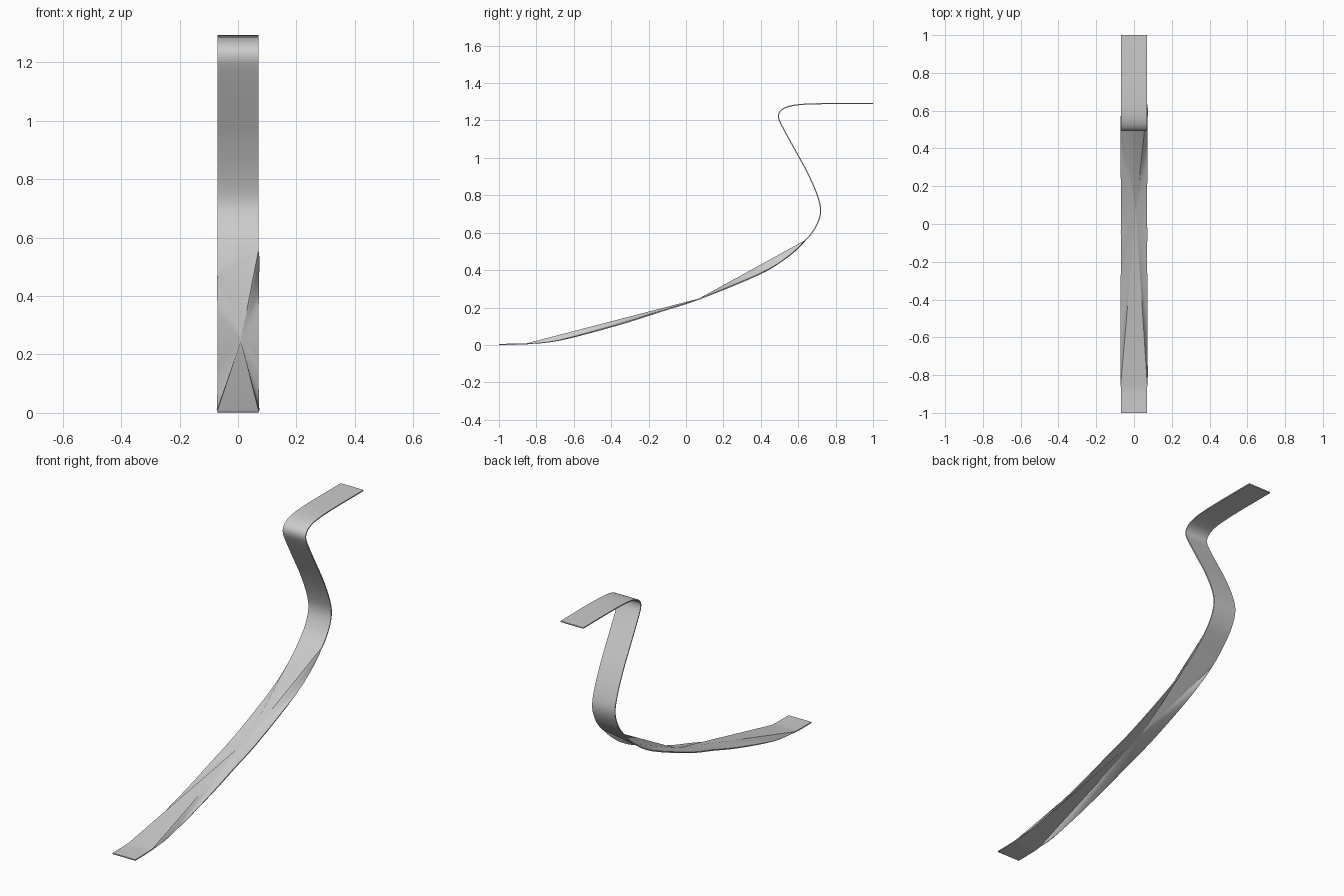
import bpy, bmesh, math
from mathutils import Vector

cube = bpy.data.objects.get("Cube")
if cube:
    bpy.data.objects.remove(cube)

HALF_WIDTH = 0.07
THICKNESS = 0.006
STEPS = 4

# Side profile of the strip (y, z), from the low front end to the high back end
PROFILE = [(-1, .003), (-.85, .006), (-.68, .024), (-.36, .108), (-.14, .178),
           (.07, .245), (.39, .377), (.54, .468), (.634, .555), (.69, .625),
           (.72, .71), (.702, .8), (.65, .92), (.59, 1.03), (.516, 1.165),
           (.495, 1.217), (.505, 1.25), (.543, 1.273), (.61, 1.285),
           (.74, 1.29), (1, 1.29)]


def smooth_curve(points, steps):
    """Pass a smooth curve through the points."""
    pts = [Vector(p) for p in points]
    pts = [pts[0]] + pts + [pts[-1]]
    out = []
    for a, b, c, d in zip(pts, pts[1:], pts[2:], pts[3:]):
        for k in range(steps):
            t = k / steps
            out.append(0.5 * (2 * b + (c - a) * t + (2 * a - 5 * b + 4 * c - d) * t * t
                              + (3 * b - a - 3 * c + d) * t ** 3))
    return out + [pts[-1]]


curve = smooth_curve(PROFILE, STEPS)
bm = bmesh.new()
left = [bm.verts.new((HALF_WIDTH, y, z)) for y, z in curve]
right = [bm.verts.new((-HALF_WIDTH, y, z)) for y, z in curve]

# Pinched stretch: both edges fan into one point on the curve
start, pinch, end_right, end_left = (i * STEPS for i in (1, 5, 7, 8))
centre = bm.verts.new((0.01, *curve[pinch]))
for i in range(start, end_left):
    bm.faces.new((centre, left[i], left[i + 1]))
for i in range(start, end_right):
    bm.faces.new((centre, right[i + 1], right[i]))
bm.faces.new((centre, right[start], left[start]))
bm.faces.new((centre, left[end_left], right[end_right]))
for i in range(end_right, end_left):
    bm.faces.new((left[end_left], right[i + 1], right[i]))

# Plain ribbon before and after the pinch
for i in [*range(start), *range(end_left, len(curve) - 1)]:
    bm.faces.new((left[i], left[i + 1], right[i + 1], right[i]))
bmesh.ops.recalc_face_normals(bm, faces=bm.faces)

mesh = bpy.data.meshes.new("bent_strip")
bm.to_mesh(mesh)
bm.free()
strip = bpy.data.objects.new("bent_strip", mesh)
bpy.context.collection.objects.link(strip)

# Sheet thickness
solid = strip.modifiers.new("thickness", "SOLIDIFY")
solid.thickness = THICKNESS
solid.offset = 0
bpy.context.view_layer.objects.active = strip
strip.select_set(True)
bpy.ops.object.modifier_apply(modifier=solid.name)
bpy.ops.object.shade_smooth_by_angle(angle=math.radians(30))

# Plain grey
grey = bpy.data.materials.new("plain_grey")
grey.use_nodes = True
colour = (0.6, 0.6, 0.6, 1)
grey.diffuse_color = colour
grey.node_tree.nodes["Principled BSDF"].inputs["Base Color"].default_value = colour
strip.data.materials.append(grey)
